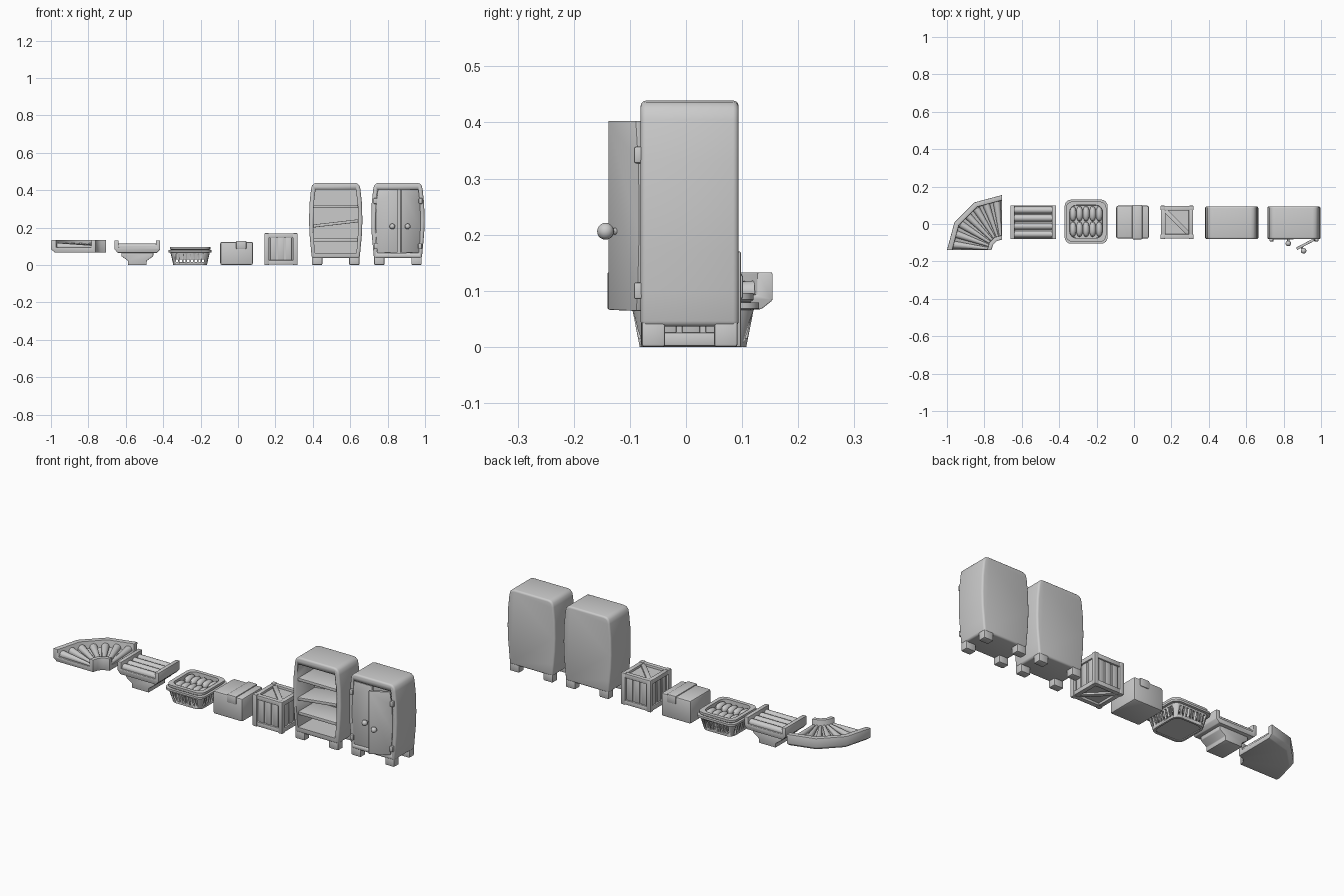
import bpy, bmesh
from math import sin, cos, pi, radians
from mathutils import Matrix, Vector

if "Cube" in bpy.data.objects:
    bpy.data.objects.remove(bpy.data.objects["Cube"])


def finish(bm, name, bevel=0, seg=2):
    bmesh.ops.recalc_face_normals(bm, faces=bm.faces)
    me = bpy.data.meshes.new(name)
    bm.to_mesh(me)
    bm.free()
    ob = bpy.data.objects.new(name, me)
    bpy.context.collection.objects.link(ob)
    if bevel:
        m = ob.modifiers.new("bevel", 'BEVEL')
        m.width, m.segments, m.limit_method = bevel, seg, 'ANGLE'
        m.angle_limit = radians(35)
        apply(ob, m)
    bpy.ops.object.select_all(action='DESELECT')
    ob.select_set(True)
    bpy.context.view_layer.objects.active = ob
    bpy.ops.object.shade_smooth_by_angle(angle=radians(35))
    return ob


def apply(ob, m):
    with bpy.context.temp_override(object=ob, active_object=ob, selected_objects=[ob]):
        bpy.ops.object.modifier_apply(modifier=m.name)


def loft(name, rings, loop=False, **kw):
    """Skin rings of points; cap the ends, or join last to first."""
    bm = bmesh.new()
    vs = [[bm.verts.new(p) for p in r] for r in rings]
    n = len(rings[0])
    for a, b in zip(vs, vs[1:] + ([vs[0]] if loop else [])):
        for i in range(n):
            bm.faces.new((a[i], a[(i + 1) % n], b[(i + 1) % n], b[i]))
    if not loop:
        bm.faces.new(vs[0])
        bm.faces.new(vs[-1])
    return finish(bm, name, **kw)


def prism(name, pts, y0, y1, **kw):
    return loft(name, [[(x, y, z) for x, z in pts] for y in (y0, y1)], **kw)


def box(name, x0, x1, y0, y1, z0, z1, bevel=.003, **kw):
    return prism(name, [(x0, z0), (x1, z0), (x1, z1), (x0, z1)], y0, y1, bevel=bevel, **kw)


def rod(name, a, b, ra, rb, n=12):
    a, b = Vector(a), Vector(b)
    q = (b - a).to_track_quat('Z', 'Y')
    ring = lambda c, r: [c + q @ Vector((r * cos(2 * pi * i / n), r * sin(2 * pi * i / n), 0)) for i in range(n)]
    return loft(name, [ring(a, ra), ring(b, rb)])


def ball(name, c, s, u=16, v=10):
    bm = bmesh.new()
    bmesh.ops.create_uvsphere(bm, u_segments=u, v_segments=v, radius=1,
                              matrix=Matrix.Translation(c) @ Matrix.Diagonal((*s, 1)))
    return finish(bm, name)


def cut(ob, cutters):
    for c in cutters:
        m = ob.modifiers.new("cut", 'BOOLEAN')
        m.operation, m.object, m.solver = 'DIFFERENCE', c, 'EXACT'
        apply(ob, m)
        bpy.data.objects.remove(c)


def mirrored(cx, half):
    return [(cx + x, z) for x, z in half] + [(cx - x, z) for x, z in reversed(half)]


# Curved conveyor: channel swept through a quarter turn
C = Vector((-.705, -.14, 0))
channel = [(.057, .067), (.275, .067), (.295, .083), (.295, .133), (.267, .133),
           (.267, .093), (.08, .093), (.08, .133), (.057, .133)]
at = lambda r, t, z: C + Vector((r * cos(t), r * sin(t), z))
loft("curved_conveyor_bed", [[at(r, pi / 2 + i * pi / 6, z) for r, z in channel] for i in range(4)],
     bevel=.003)
for i in range(7):
    t = pi / 2 + (i + .5) * pi / 14
    rod("curved_conveyor_roller", at(.075, t, .098), at(.262, t, .098), .007, .02)

# Straight conveyor
cx = -.538
bed = mirrored(cx, [(.105, .065), (.122, .083), (.122, .131), (.1, .131), (.1, .093)])
prism("straight_conveyor_bed", bed, -.08, .1, bevel=.003)
for i in range(4):
    y = .01 + (i - 1.5) * .043
    rod("straight_conveyor_roller", (cx - .102, y, .097), (cx + .102, y, .097), .018, .018)
prism("straight_conveyor_foot", mirrored(cx, [(.05, 0), (.05, .022), (.085, .047), (.085, .068)]),
      -.06, .08, bevel=.003)


# Slatted basket with a second one nested inside
B = Vector((-.256, .0125, 0))


def rounded(h, k, z, r=.035):
    pts = []
    for j, (sx, sy) in enumerate([(1, 1), (-1, 1), (-1, -1), (1, -1)]):
        for i in range(5):
            t = (j + i / 4) * pi / 2
            pts.append(B + Vector((sx * (h - r) + r * cos(t), sy * (k - r) + r * sin(t), z)))
    return pts


def slots(n, w, z0, z1):
    xs = [(i - (n - 1) / 2) * .02 for i in range(n)]
    for axis in (0, 1):
        for d in xs:
            if axis == 0:
                yield box("cutter", B.x + d - w, B.x + d + w, -.2, .2, z0, z1, bevel=0)
            else:
                yield box("cutter", -.45, -.06, B.y + d - w, B.y + d + w, z0, z1, bevel=0)


basket = loft("basket_wall", [rounded(*p) for p in [
    (.09, .095, .0), (.105, .108, .066), (.115, .118, .068), (.115, .118, .079),
    (.1, .103, .079), (.097, .1, .06), (.08, .085, .0)]], loop=True)
cut(basket, list(slots(8, .0055, .015, .058)))
loft("basket_floor", [rounded(.083, .088, .006), rounded(.084, .089, .014)])
inner = loft("nested_basket_wall", [rounded(*p) for p in [
    (.092, .095, .03), (.1, .103, .08), (.108, .108, .084), (.108, .108, .096),
    (.088, .088, .096), (.084, .086, .03)]], loop=True)
loft("nested_basket_floor", [rounded(.088, .09, .05), rounded(.088, .09, .065)])
for y in (.055, -.028):
    for i in range(5):
        ball("basket_contents", (B.x + (i - 2) * .035, y, .072), (.019, .042, .022), 12, 8)

# Parcel box with tape
box("parcel_box", -.095, .08, -.078, .098, 0, .124, bevel=.01)
box("parcel_tape", -.01, .045, -.082, .102, .085, .129, bevel=.005)

# Wooden crate
x0, x1, y0, y1, z0, z1, w = .142, .318, -.08, .098, 0, .17, .024
box("crate_core", x0 + .014, x1 - .014, y0 + .014, y1 - .014, z0 + .014, z1 - .014, bevel=0)
for xa in (x0, x1 - w):
    for ya in (y0, y1 - w):
        box("crate_post", xa, xa + w, ya, ya + w, z0, z1)
e = .002
for za in (z0 + e, z1 - w - e):
    for ya in (y0 + e, y1 - w - e):
        box("crate_rail_x", x0 + w - e, x1 - w + e, ya, ya + w, za, za + w)
    for xa in (x0 + e, x1 - w - e):
        box("crate_rail_y", xa, xa + w, y0 + w - e, y1 - w + e, za, za + w)
mx, my = (x0 + x1) / 2, (y0 + y1) / 2
for d in (-.042, 0, .042):
    box("crate_slat_front_back", mx + d - .016, mx + d + .016, y0 + .009, y1 - .009, z0 + w, z1 - w)
    box("crate_slat_sides", x0 + .009, x1 - .009, my + d - .016, my + d + .016, z0 + w, z1 - w)
for za in (z0 + .004, z1 - .02):
    brace = box("crate_diagonal", -.088, .088, -.012, .012, za, za + .016)
    brace.data.transform(Matrix.Translation((mx, my, 0)) @ Matrix.Rotation(-pi / 4, 4, 'Z'))

# Cabinets: bulging case, hollowed, on four feet
outer = [(.128, .036), (.134, .1), (.1405, .17), (.1425, .24), (.14, .33), (.132, .405),
         (.127, .425), (.115, .436), (.1, .439)]
opening = [(.11, .064), (.116, .12), (.12, .2), (.12, .27), (.117, .33), (.108, .403)]


def cabinet(name, cx):
    case = prism(name + "_case", mirrored(cx, outer), -.081, .094, bevel=.01, seg=3)
    cut(case, [prism("cutter", mirrored(cx, opening), -.2, .075)])
    for s in (-1, 1):
        for ya, yb in ((-.079, -.037), (.05, .092)):
            box(name + "_foot", *sorted((cx + s * .072, cx + s * .127)), ya, yb, 0, .05, bevel=.005)


cabinet("shelf", .5225)
for za, zb in ((.305, .305), (.2, .228), (.125, .125)):
    prism("shelf_board", [(.402, za), (.643, zb), (.643, zb + .016), (.402, za + .016)],
          -.068, .078, bevel=.002)

cx = .855
cabinet("wardrobe", cx)
swing = Matrix.Translation((cx + .12, -.08, 0)) @ Matrix.Rotation(radians(28), 4, 'Z') \
    @ Matrix.Translation((-cx - .12, .08, 0))
for s, side in ((-1, "left"), (1, "right")):
    half = [(s * .002, .066)] + [(s * (x - .001), z) for x, z in opening] + [(s * .002, .403)]
    k = cx + s * .03
    parts = [prism(side + "_door", [(cx + x, z) for x, z in half], -.084, -.07, bevel=.002),
             rod(side + "_knob_stem", (k, -.08, .206), (k, -.1, .206), .006, .006),
             ball(side + "_knob", (k, -.104, .206), (.015, .015, .015))]
    if s > 0:
        for p in parts:
            p.data.transform(swing)
    for z in (.342, .1):
        h = cx + s * (.121 if z > .2 else .118)
        box(side + "_hinge", h - .01, h + .01, -.093, -.075, z - .015, z + .015, bevel=.004)
